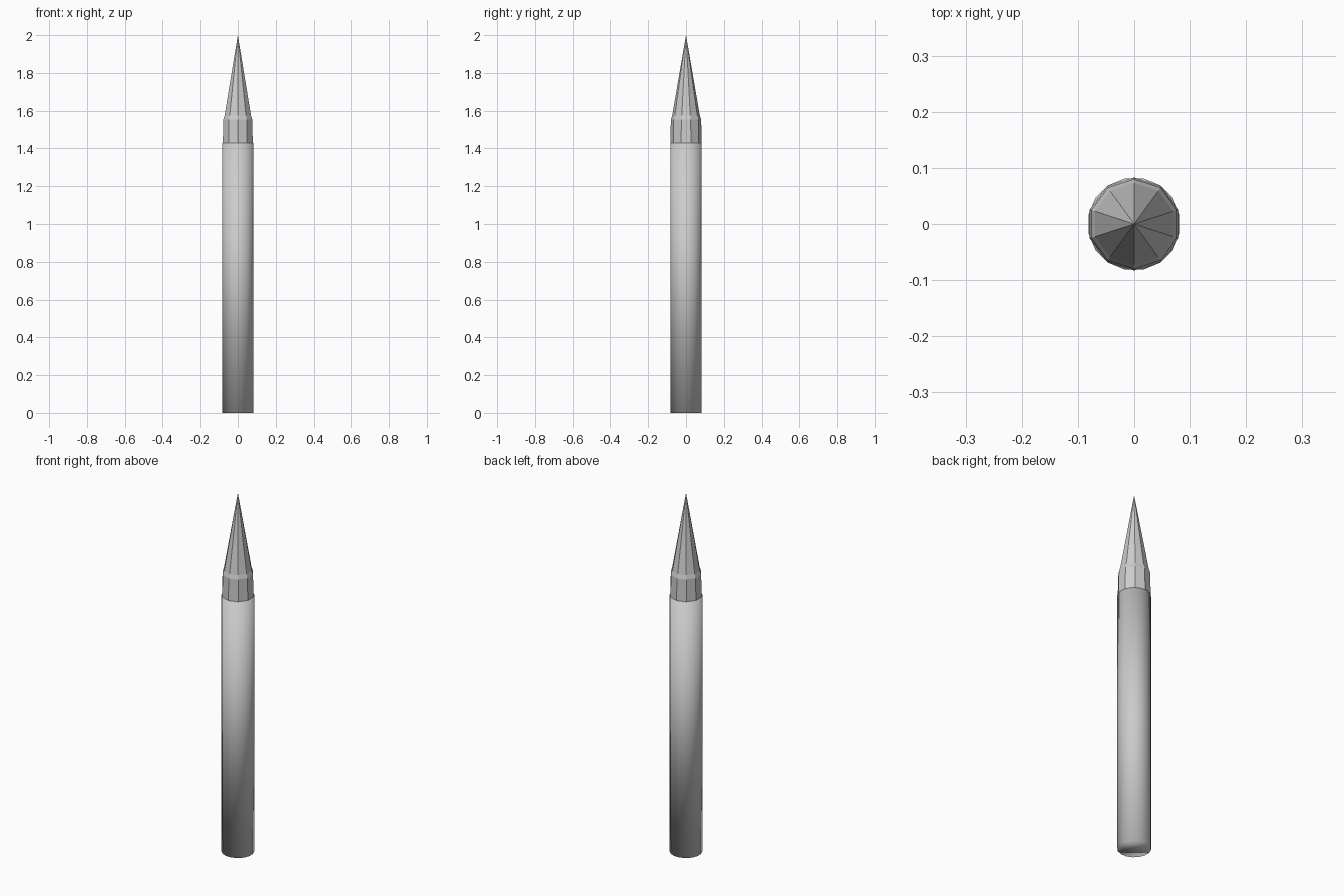
import bpy, math

if "Cube" in bpy.data.objects:
    bpy.data.objects.remove(bpy.data.objects["Cube"])


def lathe(name, profile, sides, start, smooth):
    """Stack rings of (radius, z); a zero radius makes a single point."""
    verts, faces, rings = [], [], []
    for r, z in profile:
        ring = []
        for i in range(sides if r else 1):
            a = start + 2 * math.pi * i / sides
            ring.append(len(verts))
            verts.append((r * math.cos(a), r * math.sin(a), z))
        rings.append(ring)
    for low, high in zip(rings, rings[1:]):
        for i in range(sides):
            j = (i + 1) % sides
            if len(high) == 1:
                faces.append((low[i], low[j], high[0]))
            else:
                faces.append((low[i], low[j], high[j], high[i]))
    # Close the ends
    faces.append(rings[0][::-1])
    if len(rings[-1]) > 1:
        faces.append(rings[-1])
    mesh = bpy.data.meshes.new(name)
    mesh.from_pydata(verts, [], faces)
    for p in mesh.polygons:
        p.use_smooth = smooth
    obj = bpy.data.objects.new(name, mesh)
    bpy.context.collection.objects.link(obj)
    return obj


# Round shaft, softly shaded right over its ends
lathe("shaft", [(0.083, 0), (0.083, 1.43)], 16, math.pi / 16, True)

# Ten-sided faceted collar, narrow bevel and long pointed tip
lathe("pointed_tip", [(0.083, 1.43), (0.080, 1.553), (0.073, 1.575), (0, 2.0)],
      10, math.pi / 2, False)
